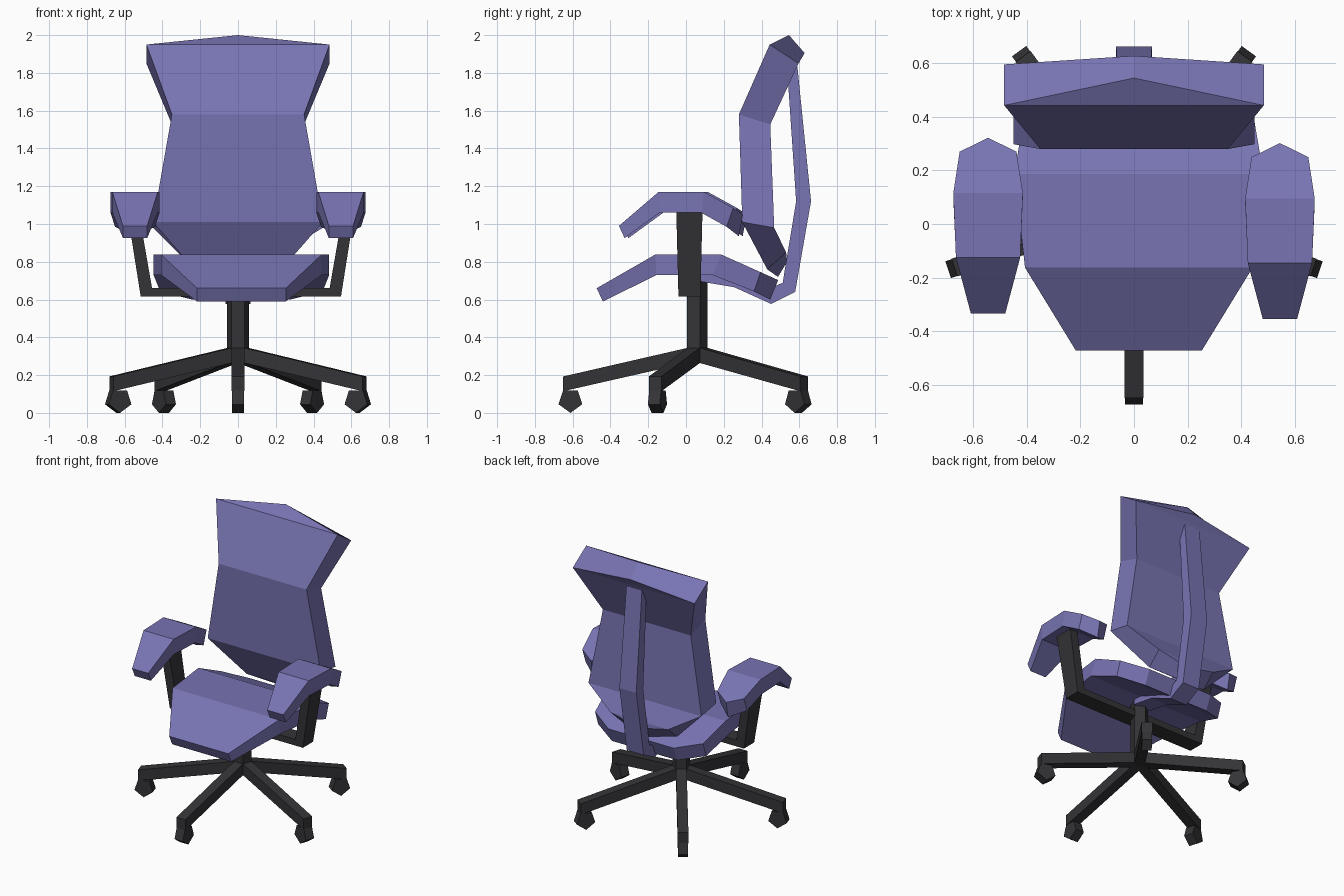
import bpy, bmesh, math
from mathutils import Matrix, Vector

if "Cube" in bpy.data.objects:
    bpy.data.objects.remove(bpy.data.objects["Cube"])


def material(name, rgb):
    m = bpy.data.materials.new(name)
    m.diffuse_color = (*rgb, 1)
    m.use_nodes = True
    m.node_tree.nodes["Principled BSDF"].inputs["Base Color"].default_value = m.diffuse_color
    return m


PURPLE = material("purple fabric", (0.188, 0.174, 0.45))
BLACK = material("black plastic", (0.034, 0.033, 0.037))


def loft(name, rings, mat, matrix=Matrix()):
    """Skin a list of equal-length rings and cap both ends."""
    bm = bmesh.new()
    vs = [[bm.verts.new(matrix @ Vector(p)) for p in r] for r in rings]
    n = len(rings[0])
    for a, b in zip(vs, vs[1:]):
        for i in range(n):
            j = (i + 1) % n
            bm.faces.new((a[i], a[j], b[j], b[i]))
    bm.faces.new(vs[0])
    bm.faces.new(vs[-1])
    bmesh.ops.remove_doubles(bm, verts=bm.verts, dist=1e-4)
    bmesh.ops.recalc_face_normals(bm, faces=bm.faces)
    me = bpy.data.meshes.new(name)
    bm.to_mesh(me)
    bm.free()
    me.materials.append(mat)
    ob = bpy.data.objects.new(name, me)
    bpy.context.collection.objects.link(ob)
    return ob


def slab(name, sections, mat, cx=0, cy=0):
    """Sections: half width, (y, z) on one side, (y, z) on the other side."""
    rings = [[(cx - w, cy + a[0], a[1]), (cx + w, cy + a[0], a[1]),
              (cx + w, cy + b[0], b[1]), (cx - w, cy + b[0], b[1])]
             for w, a, b in sections]
    return loft(name, rings, mat)


def prism(name, radius, a, b, mat, matrix, phase):
    """Five-sided prism along local z from a to b."""
    ring = [(radius * math.cos(phase + i * math.tau / 5),
             radius * math.sin(phase + i * math.tau / 5)) for i in range(5)]
    return loft(name, [[(x, y, z) for x, y in ring] for z in (a, b)], mat, matrix)


# Backrest with flared head section, pointed in the middle at top and bottom
slab("backrest", [
    (0, (0.545, 2.0), (0.628, 1.905)),
    (0.485, (0.443, 1.95), (0.596, 1.85)),
    (0.35, (0.28, 1.58), (0.446, 1.527)),
    (0.45, (0.298, 1.01), (0.467, 0.98)),
    (0.23, (0.43, 0.76), (0.53, 0.85)),
    (0, (0.487, 0.72), (0.535, 0.80)),
], PURPLE)

# Spine behind the backrest, curling under the seat
slab("back_spine", [
    (0.062, (0.59, 1.83), (0.535, 1.83)),
    (0.067, (0.662, 1.12), (0.583, 1.12)),
    (0.067, (0.578, 0.64), (0.512, 0.69)),
    (0.067, (0.45, 0.577), (0.44, 0.655)),
    (0.067, (0.256, 0.665), (0.26, 0.74)),
    (0.067, (0.08, 0.695), (0.08, 0.76)),
], PURPLE)

# Seat cushion
slab("seat", [
    (0.235, (-0.473, 0.66), (-0.44, 0.59)),
    (0.425, (-0.163, 0.838), (-0.155, 0.73)),
    (0.465, (0.187, 0.838), (0.14, 0.73)),
    (0.43, (0.395, 0.745), (0.36, 0.643)),
    (0.26, (0.488, 0.703), (0.446, 0.60)),
], PURPLE, cx=0.018)

# Armrest pads
for side, s in (("left", -1), ("right", 1)):
    slab(side + "_armrest", [
        (0.064, (-0.345, 0.99), (-0.315, 0.925)),
        (0.12, (-0.135, 1.17), (-0.13, 1.06)),
        (0.13, (0.105, 1.17), (0.09, 1.06)),
        (0.106, (0.26, 1.085), (0.225, 0.985)),
        (0, (0.312, 1.05), (0.29, 0.935)),
    ], PURPLE, cx=s * 0.545, cy=-s * 0.01)

# Arm frame: one U-shaped bar under the seat, (outer xz, inner xz, half depth)
half = [((0.605, 1.09), (0.545, 1.09), 0.07),
        ((0.53, 0.615), (0.47, 0.66), 0.058)]
path = [(-1, h) for h in half] + [(1, h) for h in reversed(half)]
rings = []
for s, (o, i, d) in path:
    ox, ix = 0.015 + s * o[0], 0.015 + s * i[0]
    rings.append([(ox, 0.018 - d, o[1]), (ox, 0.018 + d, o[1]),
                  (ix, 0.018 + d, i[1]), (ix, 0.018 - d, i[1])])
loft("arm_frame", rings, BLACK)

# Pedestal column
centre = Matrix.Translation((0, 0.055, 0))
prism("column", 0.06, 0.27, 0.75, BLACK, centre, math.pi / 2)

# Five base legs with pentagonal casters
for k in range(5):
    turn = centre @ Matrix.Rotation(-math.pi / 2 + k * math.tau / 5, 4, 'Z')
    loft(f"base_leg_{k + 1}", [
        [(r, -0.035, lo), (r, 0.035, lo), (r, 0.035, hi), (r, -0.035, hi)]
        for r, lo, hi in ((0, 0.275, 0.355), (0.705, 0.115, 0.193))], BLACK, turn)
    wheel = turn @ Matrix.Translation((0.667, 0, 0.066)) @ Matrix.Rotation(math.pi / 2, 4, 'X')
    prism(f"caster_{k + 1}", 0.066, -0.033, 0.033, BLACK, wheel, -math.pi / 2)
